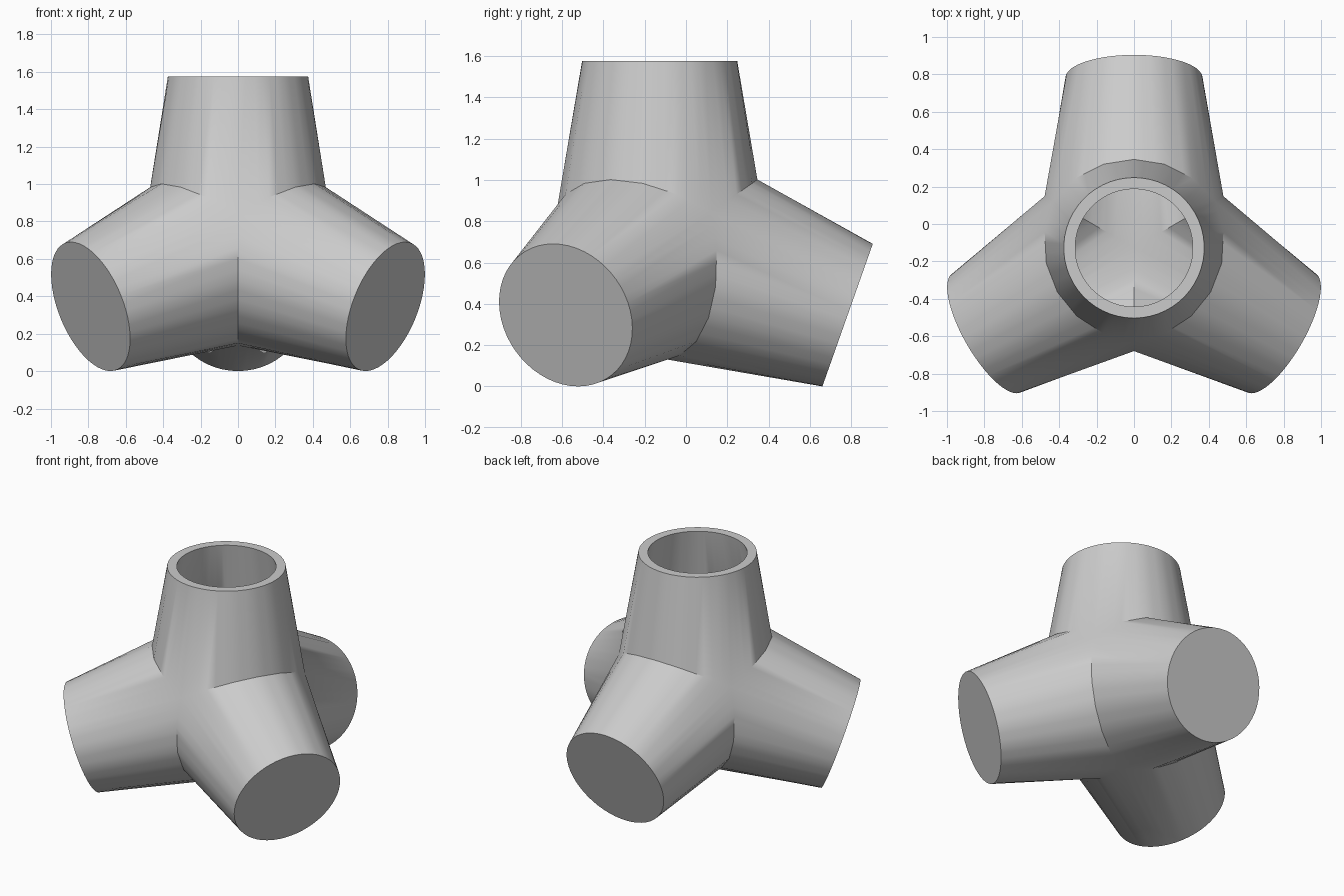
import bpy, bmesh, math
from mathutils import Vector, Matrix

cube = bpy.data.objects.get("Cube")
if cube:
    bpy.data.objects.remove(cube, do_unlink=True)

CENTRE = Vector((0, -0.1275, 0.667))
TAPER = 0.17        # radius lost per unit of arm length
SEGMENTS = 18       # corners of each seam ring
SUB = 3             # extra points per corner on the round ends

# Four arm directions of a regular tetrahedron: one up, three down and outward
UP = Vector((0, 0, 1))
lower = Vector((0, math.sqrt(8) / 3, -1 / 3))
ARMS = [UP] + [Matrix.Rotation(math.radians(a), 3, 'Z') @ lower for a in (0, 120, 240)]


def arm_rings(axis, radius, length):
    """Seam ring (where the arm meets its neighbours) and end ring of one arm."""
    others = [a for a in ARMS if a is not axis]
    e1 = (others[0] - axis * others[0].dot(axis)).normalized()
    e2 = axis.cross(e1)

    def spoke(i, n):
        angle = math.tau * i / n
        return e1 * math.cos(angle) + e2 * math.sin(angle)

    corners = []
    for i in range(SEGMENTS):
        w = spoke(i, SEGMENTS)
        s = max(w.dot(b) for b in others)
        t = radius * s / (4 / 3 + TAPER * s)
        corners.append(CENTRE + axis * t + w * (radius - TAPER * t))
    n = SEGMENTS * SUB
    seam = [corners[i // SUB].lerp(corners[(i // SUB + 1) % SEGMENTS], i % SUB / SUB)
            for i in range(n)]
    end = [CENTRE + axis * length + spoke(i, n) * (radius - TAPER * length)
           for i in range(n)]
    return seam, end


def bridge(bm, a, b):
    for i in range(len(a)):
        j = (i + 1) % len(a)
        bm.faces.new((a[i], a[j], b[j], b[i]))


def add_shell(bm, radius, top_length, side_length):
    """Four joined arms; side arms are capped, the open top ring is returned."""
    for axis in ARMS:
        is_top = axis is UP
        rings = arm_rings(axis, radius, top_length if is_top else side_length)
        seam, end = [[bm.verts.new(p) for p in ring] for ring in rings]
        bridge(bm, seam, end)
        if is_top:
            rim = end
        else:
            bm.faces.new(end)
    return rim


# Outer skin, inner skin and the flat rim joining them at the top
bm = bmesh.new()
outer = add_shell(bm, 0.53, 0.908, 0.965)
inner = add_shell(bm, 0.469, 0.908, 0.905)
bridge(bm, outer, inner)
bmesh.ops.remove_doubles(bm, verts=bm.verts, dist=0.0005)
bmesh.ops.recalc_face_normals(bm, faces=bm.faces)
mesh = bpy.data.meshes.new("four_arm_connector")
bm.to_mesh(mesh)
bm.free()

connector = bpy.data.objects.new("four_arm_connector", mesh)
bpy.context.collection.objects.link(connector)

# Plain grey material
grey = bpy.data.materials.new("plain grey")
grey.use_nodes = True
colour = (0.6, 0.6, 0.6, 1)
grey.diffuse_color = colour
grey.node_tree.nodes["Principled BSDF"].inputs["Base Color"].default_value = colour
mesh.materials.append(grey)

# Smooth skin with crisp seams and ends
bpy.ops.object.select_all(action='DESELECT')
connector.select_set(True)
bpy.context.view_layer.objects.active = connector
bpy.ops.object.shade_smooth_by_angle(angle=math.radians(30))
